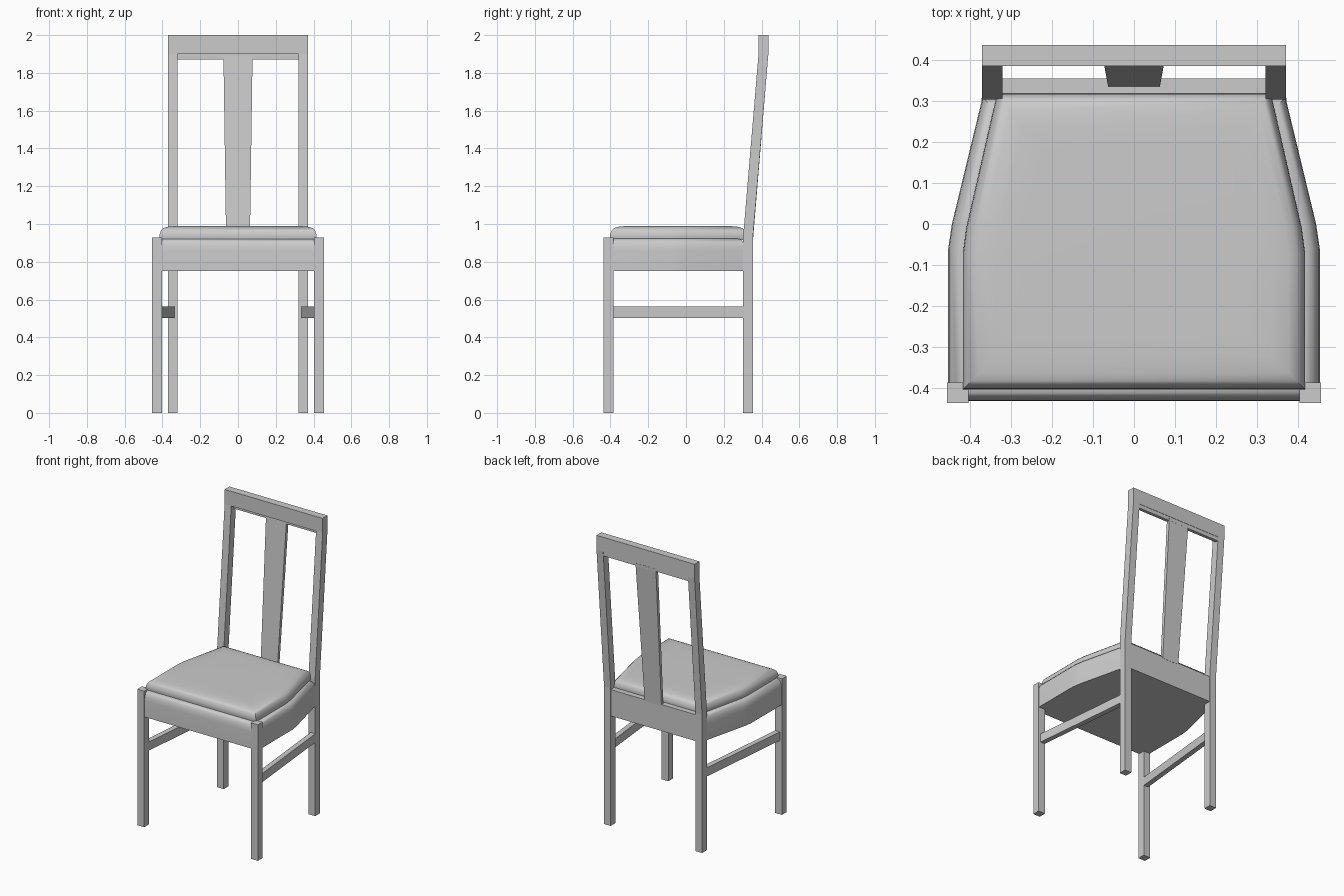
import bpy, math
from mathutils import Vector

if "Cube" in bpy.data.objects:
    bpy.data.objects.remove(bpy.data.objects["Cube"])


def make(name, verts, faces, smooth=None):
    me = bpy.data.meshes.new(name)
    me.from_pydata(verts, [], faces)
    ob = bpy.data.objects.new(name, me)
    bpy.context.collection.objects.link(ob)
    bpy.ops.object.select_all(action='DESELECT')
    ob.select_set(True)
    bpy.context.view_layer.objects.active = ob
    bpy.ops.object.mode_set(mode='EDIT')
    bpy.ops.mesh.select_all(action='SELECT')
    bpy.ops.mesh.normals_make_consistent(inside=False)
    bpy.ops.object.mode_set(mode='OBJECT')
    if smooth:
        bpy.ops.object.shade_smooth_by_angle(angle=math.radians(smooth))
    return ob


def loft(name, rings, smooth=None):
    """Join rings of equal point count and cap both ends."""
    n = len(rings[0])
    verts = [p for r in rings for p in r]
    faces = [tuple(range(n)), tuple(range(len(verts) - n, len(verts)))]
    for k in range(len(rings) - 1):
        for i in range(n):
            j = (i + 1) % n
            faces.append((k*n + i, k*n + j, k*n + n + j, k*n + n + i))
    return make(name, verts, faces, smooth)


def box(name, x0, x1, y0, y1, z0, z1):
    ring = [(x0, y0), (x1, y0), (x1, y1), (x0, y1)]
    return loft(name, [[(x, y, z) for x, y in ring] for z in (z0, z1)])


def inset(pts, d):
    """Offset a counter-clockwise outline inwards with mitred corners."""
    out, n = [], len(pts)
    for i in range(n):
        a, b, c = (Vector(pts[k % n]) for k in (i - 1, i, i + 1))
        e, f = (b - a).normalized(), (c - b).normalized()
        n1, n2 = Vector((-e.y, e.x)), Vector((-f.y, f.x))
        out.append(b + (n1 + n2) * d / (1 + n1.dot(n2)))
    return out


def layered(name, half, layers, smooth):
    outline = half + [(-x, y) for x, y in reversed(half)]
    return loft(name, [[(p.x, p.y, z) for p in inset(outline, d)]
                       for d, z in layers], smooth)


# Seat base with rounded upper edge
layered("seat_base", [(0.452, -0.431), (0.452, -0.06), (0.443, 0.0), (0.368, 0.31)],
        [(0, 0.75), (0, 0.86), (0.002, 0.885), (0.009, 0.905),
         (0.02, 0.918), (0.034, 0.922)], 35)

# Soft seat cushion
layered("seat_cushion", [(0.416, -0.402), (0.416, -0.07), (0.408, -0.01), (0.333, 0.318)],
        [(0.004, 0.915), (0, 0.935), (0.002, 0.95), (0.009, 0.967), (0.02, 0.978),
         (0.04, 0.985), (0.08, 0.989), (0.14, 0.99)], 50)

# Rear apron between the back posts
box("rear_apron", -0.33, 0.33, 0.31, 0.354, 0.75, 0.93)

# Legs, raked back posts and side stretchers
post = [(0.303, 0), (0.355, 0), (0.355, 0.94), (0.436, 1.9), (0.436, 1.92),
        (0.384, 1.92), (0.384, 1.9), (0.303, 0.94)]
for side, s in (("left", -1), ("right", 1)):
    x0, x1 = sorted((s * 0.403, s * 0.455))
    box(side + "_front_leg", x0, x1, -0.436, -0.385, 0, 0.928)
    loft(side + "_back_post", [[(s * x, y, z) for y, z in post] for x in (0.32, 0.37)])
    plan = [(0.405, -0.40), (0.44, -0.40), (0.37, 0.31), (0.335, 0.31)]
    loft(side + "_stretcher", [[(s * x, y, z) for x, y in plan] for z in (0.503, 0.562)])

# Top rail and the thin lip below it
box("top_rail", -0.37, 0.37, 0.384, 0.436, 1.9, 2.0)
box("top_rail_lip", -0.322, 0.322, 0.412, 0.434, 1.872, 1.905)

# Tapered back splat
loft("back_splat", [
    [(-0.063, 0.334, 0.92), (0.063, 0.334, 0.92), (0.063, 0.355, 0.92), (-0.063, 0.355, 0.92)],
    [(-0.077, 0.412, 1.89), (0.077, 0.412, 1.89), (0.077, 0.435, 1.89), (-0.077, 0.435, 1.89)]])
